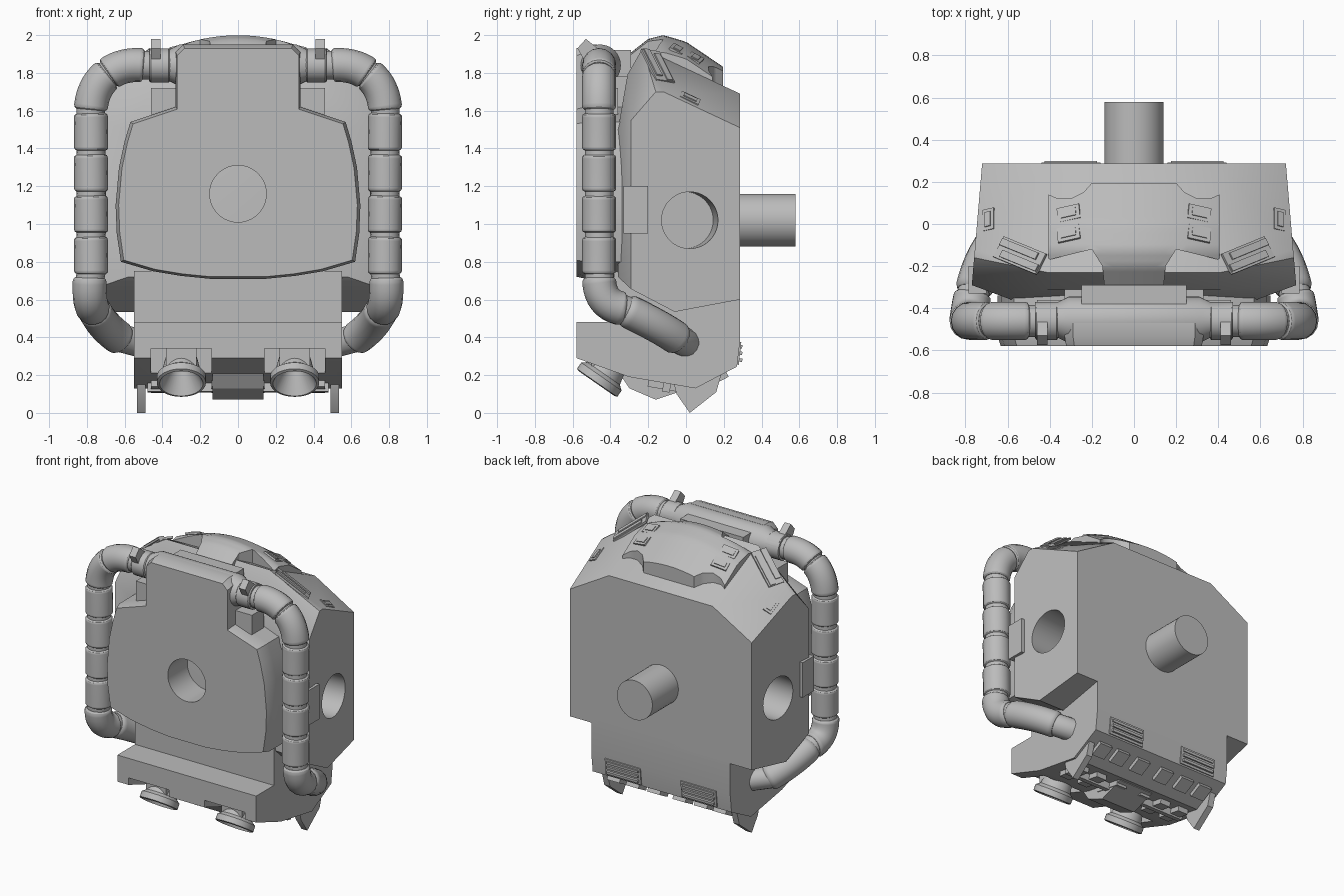
import bpy, bmesh, math
from mathutils import Vector, Matrix

cube = bpy.data.objects.get("Cube")
if cube:
    bpy.data.objects.remove(cube, do_unlink=True)

grey = bpy.data.materials.new("plain grey")
grey.use_nodes = True
grey.diffuse_color = (0.5, 0.5, 0.5, 1)
grey.node_tree.nodes["Principled BSDF"].inputs["Base Color"].default_value = (0.5, 0.5, 0.5, 1)
made = []


def finish(name, bm, mirror=False):
    bmesh.ops.recalc_face_normals(bm, faces=bm.faces)
    me = bpy.data.meshes.new(name)
    bm.to_mesh(me)
    bm.free()
    ob = bpy.data.objects.new(name, me)
    bpy.context.collection.objects.link(ob)
    me.materials.append(grey)
    if mirror:
        ob.modifiers.new("mirror", "MIRROR")
    made.append(ob)
    return ob


def prism(name, pts, axis, a, b, mirror=False, chamfer=None):
    """Extrude an outline along an axis; chamfer = (scale, depth, centre z) at the a end."""
    def place(p, d):
        return {"x": (d, p[0], p[1]), "y": (p[0], d, p[1]), "z": (p[0], p[1], d)}[axis]
    rings = [(a, pts), (b, pts)]
    if chamfer:
        s, depth, cz = chamfer
        small = [(u * s, cz + (v - cz) * s) for u, v in pts]
        rings = [(a, small), (a + depth, pts), (b, pts)]
    bm = bmesh.new()
    loops = [[bm.verts.new(place(p, d)) for p in ring] for d, ring in rings]
    bm.faces.new(loops[0])
    bm.faces.new(loops[-1])
    n = len(pts)
    for lo, hi in zip(loops, loops[1:]):
        for i in range(n):
            bm.faces.new((lo[i], lo[(i + 1) % n], hi[(i + 1) % n], hi[i]))
    return finish(name, bm, mirror)


def box(name, x, y, z, mirror=False):
    return prism(name, [(x[0], y[0]), (x[1], y[0]), (x[1], y[1]), (x[0], y[1])], "z", z[0], z[1], mirror)


def spin(name, profile, base, direction, mirror=False, sides=40):
    """Turn a (radius, distance) profile round an axis."""
    bm = bmesh.new()
    rot = Vector(direction).to_track_quat("Z", "Y").to_matrix()
    loops = []
    for r, d in profile:
        ring = [Vector((r * math.cos(t), r * math.sin(t), d))
                for t in (math.tau * i / sides for i in range(sides))]
        loops.append([bm.verts.new(rot @ v + Vector(base)) for v in ring])
    for lo, hi in zip(loops, loops[1:]):
        for i in range(sides):
            bm.faces.new((lo[i], lo[(i + 1) % sides], hi[(i + 1) % sides], hi[i]))
    bm.faces.new(loops[0])
    bm.faces.new(loops[-1])
    return finish(name, bm, mirror)


def plate(name, centre, normal, along, w, h, t, mirror=True):
    """Thin raised plate lying on a sloping face."""
    n = Vector(normal).normalized()
    u = Vector(along)
    u = (u - n * u.dot(n)).normalized()
    rot = Matrix((u, n.cross(u), n)).transposed().to_4x4()
    bm = bmesh.new()
    bmesh.ops.create_cube(bm, size=1, matrix=Matrix.Translation(centre) @ rot @ Matrix.Diagonal((w, h, t, 1)))
    return finish(name, bm, mirror)


def boolean(ob, cutter, operation):
    mod = ob.modifiers.new("cut", "BOOLEAN")
    mod.object, mod.operation, mod.solver = cutter, operation, "EXACT"
    bpy.context.view_layer.objects.active = ob
    bpy.ops.object.modifier_apply(modifier=mod.name)


def discard(ob):
    made.remove(ob)
    bpy.data.objects.remove(ob, do_unlink=True)


def tube(name, path, r, sleeve=True):
    """Round hose piece; a sleeve follows a three-point bend and has rounded ends."""
    if sleeve:
        p, q, s = map(Vector, path)
        ts = [0, 0.03, 0.07] + [i / 10 for i in range(1, 10)] + [0.93, 0.97, 1]
        path = [p * (1 - t) ** 2 + q * 2 * t * (1 - t) + s * t * t for t in ts]
    cu = bpy.data.curves.new(name, "CURVE")
    cu.dimensions, cu.bevel_depth, cu.bevel_resolution, cu.use_fill_caps = "3D", r, 6, True
    sp = cu.splines.new("POLY")
    sp.points.add(len(path) - 1)
    for i, (pt, co) in enumerate(zip(sp.points, path)):
        pt.co = (*co, 1)
        end = min(i, len(path) - 1 - i)
        pt.radius = (0.86, 0.96, 1)[min(end, 2)] if sleeve else 1
    ob = bpy.data.objects.new(name, cu)
    bpy.context.collection.objects.link(ob)
    me = bpy.data.meshes.new_from_object(ob.evaluated_get(bpy.context.evaluated_depsgraph_get()))
    bpy.data.objects.remove(ob, do_unlink=True)
    bm = bmesh.new()
    bm.from_mesh(me)
    bmesh.ops.remove_doubles(bm, verts=bm.verts, dist=0.0001)
    return finish(name, bm, True)


# Main body: faceted shell with tapered flanks and sloping shoulders
side = [(-.29, 1.55), (-.16, 1.70), (-.12, 1.70), (.286, 1.51), (.286, .6), (-.06, .535), (-.29, .655)]
corners = [(.745 - .085 * y, y, z) for y, z in side]
corners += [(.41, .286, 1.69), (.41, -.23, 1.93), (.41, -.31, 1.79), (.58, -.36, 1.5), (.58, -.36, .72)]
bm = bmesh.new()
for x, y, z in corners:
    bm.verts.new((x, y, z))
    bm.verts.new((-x, y, z))
bmesh.ops.convex_hull(bm, input=bm.verts)
bmesh.ops.dissolve_limit(bm, angle_limit=0.02, verts=bm.verts, edges=bm.edges)
body = finish("body", bm)
for s in (-1, 1):
    bore = spin("side_bore", [(.15, -.3), (.15, .2)], (s * .743, .02, 1.02), (s, .085, 0))
    boolean(body, bore, "DIFFERENCE")
    discard(bore)

# Raised crown on the roof
crest = [(-.34, 1.87), (-.2, 1.98), (-.12, 2.0), (0, 1.965), (.2, 1.83), (.3, 1.75)]


def crown_z(x, y):
    for (y0, z0), (y1, z1) in zip(crest, crest[1:]):
        if y <= y1:
            break
    return z0 + (z1 - z0) * (y - y0) / (y1 - y0) - .55 * x * x


bm = bmesh.new()
bmesh.ops.create_grid(bm, x_segments=20, y_segments=24, size=.5)
for v in bm.verts:
    v.co.y = v.co.y * .62 - .02
    v.co.z = crown_z(v.co.x, v.co.y)
top = bm.faces[:]
low = bmesh.ops.extrude_face_region(bm, geom=top)["geom"]
for v in low:
    if isinstance(v, bmesh.types.BMVert):
        v.co.z -= .2
crown = finish("roof_crown", bm)
half = [(.14, -.3), (.15, -.2), (.2, -.12), (.405, -.17), (.405, .14), (.36, .12), (.3, .12), (.24, .15), (.2, .195)]
outline = prism("crown_outline", half + [(-x, y) for x, y in reversed(half)], "z", 1.4, 2.2)
boolean(crown, outline, "INTERSECT")
discard(outline)

# Roof vents: two on each side of the crown, louvre and small slot on each shoulder
for y in (.05, -.045):
    for w, h, t in ((.11, .075, .012), (.075, .04, .022)):
        plate("crown_vent", (.31, y, crown_z(.31, y)), (.34, .5, 1), (1, -.1, 0), w, h, t)


def shoulder_z(x, y):
    return 1.70 - .62 * (x - .75) - .46 * (y + .14)


slope = (.62, .46, 1)
plate("shoulder_louvre", (.54, -.15, shoulder_z(.54, -.15)), slope, (.22, .09, -.18), .27, .11, .014)
for k in (-.028, .028):
    plate("louvre_slat", (.54, -.15 + k, shoulder_z(.54, -.15 + k)), slope, (.22, .09, -.18), .23, .035, .03)
for w, h, t in ((.11, .06, .014), (.075, .03, .026)):
    plate("shoulder_slot", (.69, .02, shoulder_z(.69, .02)), slope, (0, 1, -.46), w, h, t)

# Front pad with a neck at the top and a round socket
edge = [(.33, 1.62), (.57, 1.54), (.6, 1.44), (.63, 1.3), (.648, 1.1), (.642, .95), (.62, .8),
        (.45, .75), (.3, .725), (.15, .71)]
neck = [(.29, 1.95), (.33, 1.91)]


def both(pts):
    return pts + [(-x, z) for x, z in reversed(pts)]


front_pad = prism("front_pad", both(neck + edge), "y", -.58, -.47, chamfer=(.975, .05, 1.15))
pad_back = prism("pad_backing", both(edge), "y", -.48, -.34)
socket = spin("socket_bore", [(.15, 0), (.15, .4)], (0, -.7, 1.16), (0, 1, 0))
for part in (front_pad, pad_back):
    boolean(part, socket, "DIFFERENCE")
discard(socket)
box("neck_block", (-.33, .33), (-.5, -.3), (1.5, 1.78))

# Hose header across the top, with clip and end flanges
spin("hose_header", [(.085, -.47), (.085, -.36), (.11, -.31), (.11, .31), (.085, .36), (.085, .47)],
     (0, -.455, 1.84), (1, 0, 0))
box("header_clip", (-.25, .25), (-.38, -.29), (1.78, 1.92))
prism("header_fin", [(-.575, 1.93), (-.53, 1.98), (-.43, 1.9), (-.5, 1.8)], "x", .41, .46, True)
box("hose_bracket", (.33, .46), (-.5, -.36), (1.58, 1.72), True)

# Hoses: thin core with separate sleeves
Y = -.46
sleeves = [[(.36, Y, 1.84), (.41, Y, 1.84), (.47, Y, 1.84)],
           [(.50, Y, 1.84), (.61, Y, 1.85), (.685, Y, 1.795)],
           [(.69, Y, 1.79), (.77, Y, 1.73), (.78, Y, 1.605)]]
for k in range(4):
    z = 1.585 - .218 * k
    sleeves.append([(.78, Y, z), (.777, Y, z - .1), (.777, Y, z - .195)])
sleeves += [[(.785, Y, .715), (.79, Y, .57), (.765, -.33, .55)],
            [(.76, -.32, .545), (.72, -.14, .46), (.62, -.04, .39)]]
for piece in sleeves:
    tube("hose_sleeve", piece, .09)
core = [sleeves[0][0]]
for a, b, c in sleeves:
    a, b, c = Vector(a), Vector(b), Vector(c)
    core += [a * (1 - t) ** 2 + b * 2 * t * (1 - t) + c * t * t for t in (.05, .35, .65, .95)]
tube("hose_core", core + [(.52, 0, .37)], .076, sleeve=False)

# Side clips and rear peg
box("side_clip", (.7, .785), (-.33, -.2), (.95, 1.2), True)
spin("rear_peg", [(.14, 0), (.14, .33)], (0, .25, 1.02), (0, 1, 0))

# Lower housing with two nozzle recesses
base = prism("lower_housing", [(-.58, .48), (-.58, .29), (-.3, .19), (.05, .13), (.27, .245), (.286, .38),
                               (.286, .65), (-.38, .75), (-.38, .48)], "x", -.55, .55)
for s in (-1, 1):
    recess = box("nozzle_recess", sorted((s * .14, s * .46)), (-.7, -.36), (.05, .34))
    boolean(base, recess, "DIFFERENCE")
    discard(recess)

# Nozzles, their mounts, keel and feet
spin("nozzle", [(.06, -.1), (.085, -.07), (.105, .02), (.13, .04), (.13, .08), (.115, .085), (.05, -.03)],
     (.3, -.425, .225), (0, -.57, -.82), True)
box("nozzle_mount", (.22, .38), (-.5, -.3), (.22, .34), True)
prism("keel", [(-.4, .28), (-.3, .13), (-.16, .07), (.02, .13), (.02, .25)], "x", -.135, .135)
prism("foot_fin", [(-.07, .18), (-.05, .1), (.02, 0), (.16, .11), (.2, .25)], "x", .49, .535, True)

# Rear louvres and underside blocks
plate("rear_louvre", (.3, .28, .315), (0, 1, -.11), (1, 0, 0), .28, .12, .012)
for k in range(3):
    plate("rear_slat", (.3, .283, .28 + .036 * k), (0, 1, -.11), (1, 0, 0), .25, .018, .03)
for x in (.1, .27, .42):
    plate("underside_block", (x, .17, .19), (0, .46, -.87), (1, 0, 0), .1, .1, .05)
    plate("underside_rib", (x, -.1, .152), (0, -.17, -.98), (1, 0, 0), .08, .2, .06)
plate("underside_bar", (.28, -.1, .15), (0, -.17, -.98), (1, 0, 0), .4, .04, .08)

# Smooth the round parts, keep the hard edges
bpy.ops.object.select_all(action="DESELECT")
for ob in made:
    ob.select_set(True)
bpy.context.view_layer.objects.active = body
bpy.ops.object.shade_smooth_by_angle(angle=math.radians(28))
